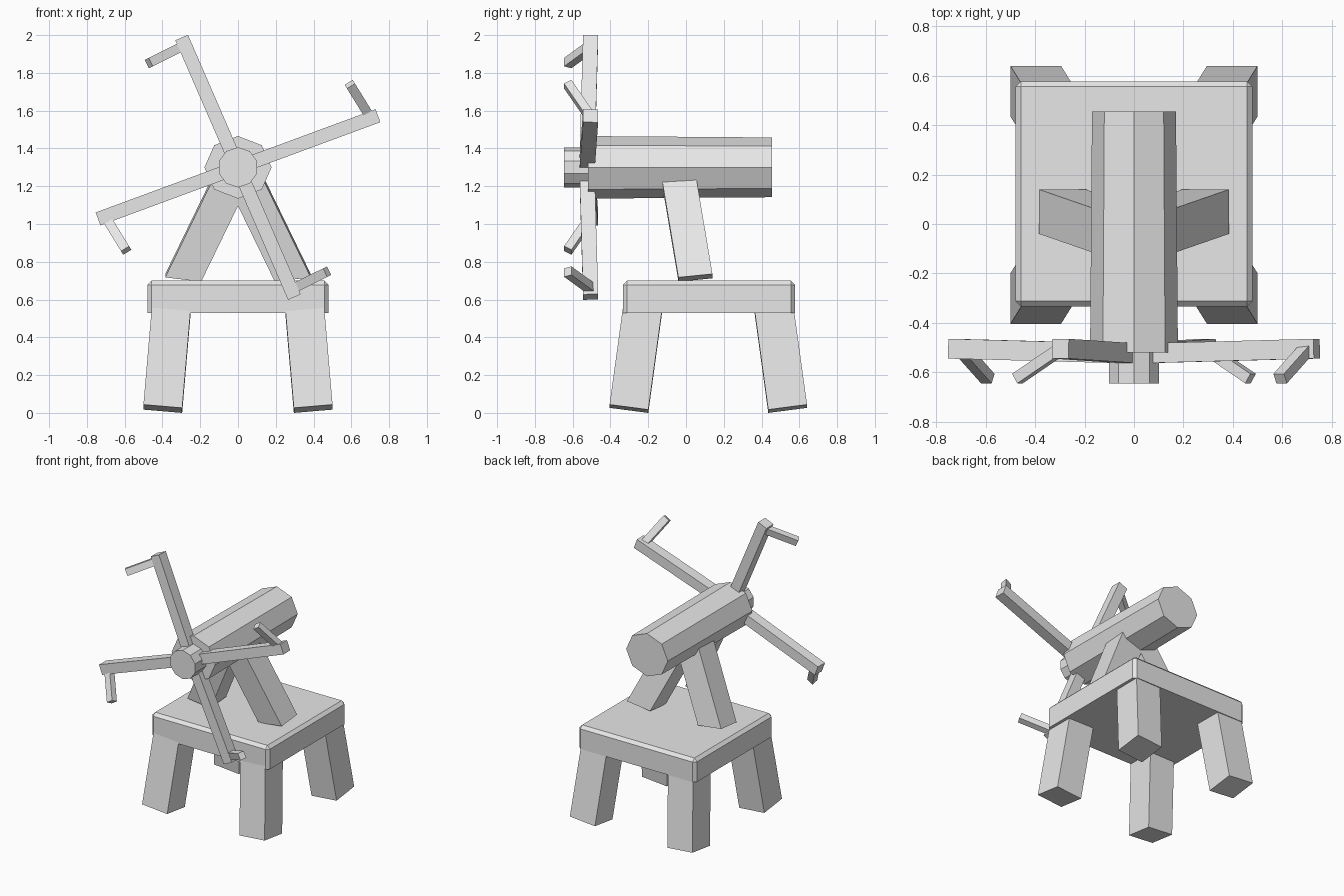
import bpy, bmesh
from math import pi
from mathutils import Vector, Matrix

cube = bpy.data.objects.get("Cube")
if cube:
    bpy.data.objects.remove(cube, do_unlink=True)

grey = bpy.data.materials.new("plain grey")
grey.use_nodes = True
COLOUR = (0.8, 0.8, 0.8, 1)
grey.diffuse_color = COLOUR
grey.node_tree.nodes["Principled BSDF"].inputs["Base Color"].default_value = COLOUR


def finish(name, bm):
    bmesh.ops.recalc_face_normals(bm, faces=bm.faces)
    mesh = bpy.data.meshes.new(name)
    bm.to_mesh(mesh)
    bm.free()
    mesh.materials.append(grey)
    obj = bpy.data.objects.new(name, mesh)
    bpy.context.collection.objects.link(obj)
    return obj


def box(size, centre):
    bm = bmesh.new()
    bmesh.ops.create_cube(bm, size=1)
    bmesh.ops.scale(bm, vec=size, verts=bm.verts)
    bmesh.ops.translate(bm, vec=centre, verts=bm.verts)
    return bm


def strut(name, foot, head, width, depth, tilt_x, tilt_y):
    """Leaning post with level cross-sections and slightly tilted ends."""
    bm = box((width, depth, 1), (0, 0, 0))
    for v in bm.verts:
        lift = v.co.x * tilt_x + v.co.y * tilt_y
        base = Vector(foot if v.co.z < 0 else head)
        v.co = base + Vector((v.co.x, v.co.y, lift))
    finish(name, bm)


def beam(name, start, end, width, depth):
    """Square-ended bar between two points, its depth facing the front."""
    start, end = Vector(start), Vector(end)
    along = (end - start).normalized()
    across = along.cross(Vector((0, 1, 0))).normalized()
    out = across.cross(along)
    bm = box((width, depth, (end - start).length), (0, 0, 0))
    turn = Matrix((across, out, along)).transposed().to_4x4()
    bm.transform(Matrix.Translation((start + end) / 2) @ turn)
    finish(name, bm)


def drum(name, sides, r_front, r_back, y_front, y_back, z, squash=1):
    """Faceted cylinder along y with a corner at the top."""
    bm = bmesh.new()
    bmesh.ops.create_cone(bm, cap_ends=True, segments=sides, radius1=r_front,
                          radius2=r_back, depth=y_back - y_front)
    # Local y becomes vertical, local z becomes front to back
    for v in bm.verts:
        x, y, h = v.co
        v.co = (x, h + (y_front + y_back) / 2, z + y * squash)
    # Put a corner exactly on top when the side count leaves it off
    top = max(bm.verts, key=lambda v: v.co.z)
    if abs(top.co.x) > 0.005:
        bmesh.ops.rotate(bm, verts=bm.verts, cent=(0, 0, z),
                         matrix=Matrix.Rotation(pi / sides, 3, 'Y'))
    finish(name, bm)


# Stool seat with chamfered top and corner edges
seat = box((0.96, 0.912, 0.17), (0, 0.122, 0.615))
edges = [e for e in seat.edges if max(v.co.z for v in e.verts) > 0.65]
bmesh.ops.bevel(seat, geom=edges, offset=0.022, segments=1, affect='EDGES')
finish("seat", seat)

# Splayed stool legs
for sx, side in ((1, "left"), (-1, "right")):
    for sy, place in ((-1, "front"), (1, "back")):
        strut(f"{place}_{side}_leg",
              (sx * 0.398, 0.118 + sy * 0.42, 0.022),
              (sx * 0.352, 0.118 + sy * 0.346, 0.56),
              0.205, 0.205, sx * 0.085, sy * 0.13)
    # Slanted support under the barrel
    strut(f"{side}_support", (sx * 0.29, 0.05, 0.715), (sx * 0.03, -0.04, 1.25),
          0.19, 0.18, sx * 0.12, 0.1)

# Barrel and hub
drum("barrel", 8, 0.178, 0.17, -0.52, 0.455, 1.3, 0.93)
drum("hub", 10, 0.106, 0.106, -0.645, -0.48, 1.3)

# Four arms with bent pegs, in opposite pairs: (arm tip), (peg foot), (peg end)
pairs = (((0.74, 0.273), (0.7, 0.265), (0.592, 0.44)),
         ((-0.298, 0.686), (-0.295, 0.64), (-0.472, 0.552)))
for n, (tip, foot, end) in enumerate(pairs):
    for s in (1, -1):
        tag = f"{n * 2 + (1 if s > 0 else 2)}"

        def at(p, y):
            return (s * p[0], y, 1.3 + s * p[1])
        beam("arm_" + tag, (0, -0.525, 1.3), at(tip, -0.505), 0.073, 0.08)
        beam("peg_" + tag, at(foot, -0.505), at(end, -0.626), 0.05, 0.045)
